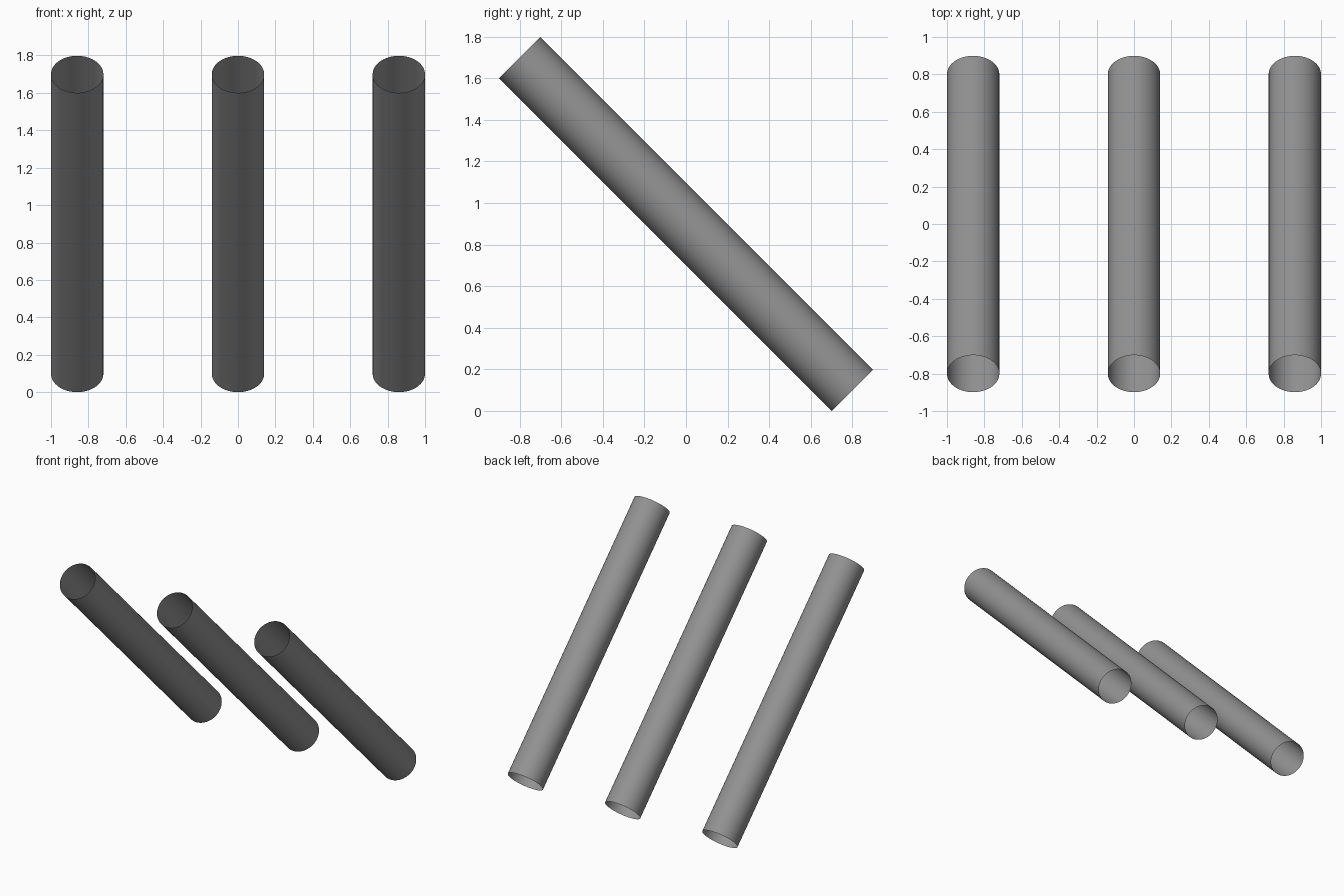
import bpy
from math import radians

if "Cube" in bpy.data.objects:
    bpy.data.objects.remove(bpy.data.objects["Cube"])

RADIUS, LENGTH, SPACING = 0.14, 2.263, 0.86
CENTRE_Z = (LENGTH / 2 + RADIUS) * 0.70711

# Dark grey shared by all tubes
dark_grey = bpy.data.materials.new("dark_grey")
dark_grey.diffuse_color = (0.29, 0.29, 0.29, 1)
dark_grey.use_nodes = True
dark_grey.node_tree.nodes["Principled BSDF"].inputs["Base Color"].default_value = dark_grey.diffuse_color


def tube(name, x):
    """Open-ended thin tube leaning 45 degrees, upper end towards the front."""
    bpy.ops.mesh.primitive_cylinder_add(
        vertices=64, radius=RADIUS, depth=LENGTH, end_fill_type='NOTHING',
        location=(x, 0, CENTRE_Z), rotation=(radians(45), 0, 0))
    ob = bpy.context.object
    ob.name = name
    ob.data.materials.append(dark_grey)
    bpy.ops.object.shade_smooth_by_angle(angle=radians(30))
    return ob


# Row of three parallel slanted tubes
for name, x in (("left_tube", -SPACING), ("middle_tube", 0), ("right_tube", SPACING)):
    tube(name, x)
